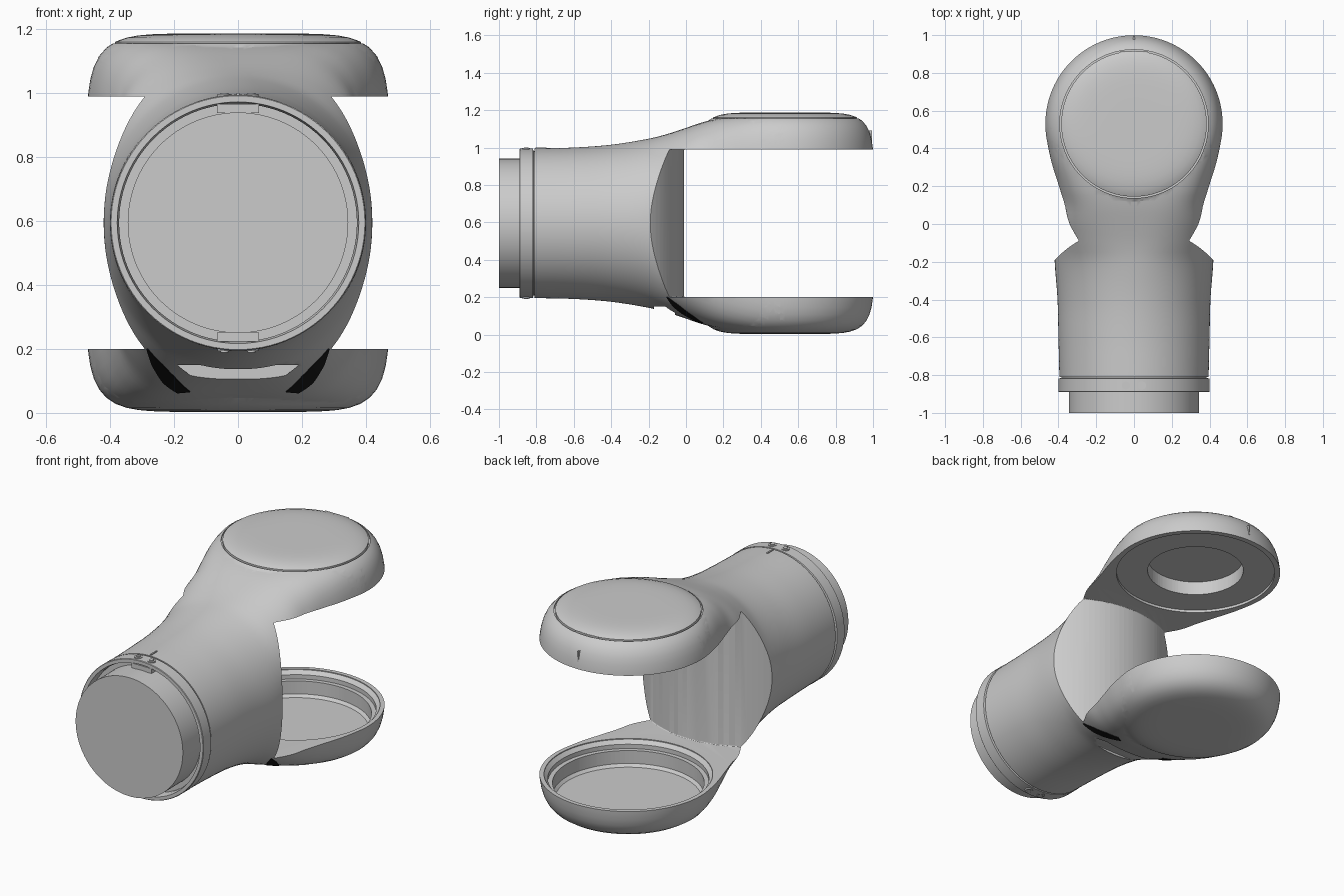
import bpy, bmesh, math
from mathutils import Matrix, Vector

if "Cube" in bpy.data.objects:
    bpy.data.objects.remove(bpy.data.objects["Cube"])

CZ, HUB = 0.595, 0.53          # barrel axis height, hinge axis position in y
W1, H1, N1 = 0.475, 0.592, 6.5  # section of the hinge discs

def make(name, bm, smooth=True):
    bmesh.ops.recalc_face_normals(bm, faces=bm.faces)
    me = bpy.data.meshes.new(name)
    bm.to_mesh(me)
    bm.free()
    ob = bpy.data.objects.new(name, me)
    bpy.context.collection.objects.link(ob)
    if smooth:
        shade(ob)
    return ob

def shade(ob):
    bpy.ops.object.select_all(action='DESELECT')
    ob.select_set(True)
    bpy.context.view_layer.objects.active = ob
    bpy.ops.object.shade_smooth_by_angle(angle=math.radians(32))

def skin(bm, rings):
    """Join closed rings of points with quads and cap both ends."""
    vs = [[bm.verts.new(p) for p in r] for r in rings]
    n = len(vs[0])
    for a, b in zip(vs, vs[1:]):
        for i in range(n):
            bm.faces.new((a[i], a[(i + 1) % n], b[(i + 1) % n], b[i]))
    bm.faces.new(vs[0])
    bm.faces.new(vs[-1])

def lathe(name, prof, axis='Z', segs=96, smooth=True):
    """prof: (radius, height); Z turns about the hinge, Y about the barrel."""
    bm = bmesh.new()
    rings = []
    for r, h in prof:
        ring = []
        for i in range(segs):
            a = 2 * math.pi * i / segs
            c, s = r * math.cos(a), r * math.sin(a)
            ring.append((c, HUB + s, h) if axis == 'Z' else (c, h, CZ + s))
        rings.append(ring)
    skin(bm, rings)
    return make(name, bm, smooth)

def box(name, loc, size):
    bm = bmesh.new()
    bmesh.ops.create_cube(bm, size=1, matrix=Matrix.Translation(loc) @ Matrix.Diagonal((*size, 1)))
    return make(name, bm, False)

def boolean(ob, cutter, op='DIFFERENCE'):
    m = ob.modifiers.new("cut", 'BOOLEAN')
    m.operation, m.object, m.solver = op, cutter, 'EXACT'
    dg = bpy.context.evaluated_depsgraph_get()
    me = bpy.data.meshes.new_from_object(ob.evaluated_get(dg))
    ob.modifiers.clear()
    ob.data = me
    bpy.data.objects.remove(cutter)

def sup_r(a, w, h, n):
    return (abs(math.cos(a) / w) ** n + abs(math.sin(a) / h) ** n) ** (-1 / n)

# Body sections along y: half width, half height, squareness
ST = [(-.81, .395, .40, 2), (-.6, .40, .405, 2), (-.4, .405, .42, 2), (-.2, .42, .452, 2.1),
      (-.1, .42, .477, 2.5), (0, .42, .51, 3), (.1, .402, .543, 3.8), (.2, .414, .566, 4.8),
      (.35, .45, .584, 6), (.5, .474, .591, 6.5), (.57, .468, .587, 6.5)]

def section(y):
    k = max(i for i in range(len(ST) - 1) if ST[i][0] <= y or i == 0)
    y0, y1 = ST[k][0], ST[k + 1][0]
    t = (y - y0) / (y1 - y0)
    out = []
    for c in (1, 2, 3):
        def slope(i):
            a, b = ST[max(i - 1, 0)], ST[min(i + 1, len(ST) - 1)]
            return (b[c] - a[c]) / (b[0] - a[0])
        p, q, d = ST[k][c], ST[k + 1][c], y1 - y0
        out.append((2*t**3 - 3*t*t + 1) * p + (t**3 - 2*t*t + t) * d * slope(k)
                   + (3*t*t - 2*t**3) * q + (t**3 - t*t) * d * slope(k + 1))
    return out

# Forked body: lofted barrel and neck joined to the turned hinge discs
bm = bmesh.new()
rings = []
for j in range(47):
    y = -.81 + 1.38 * j / 46
    w, h, n = section(y)
    ring = []
    for i in range(112):
        a = 2 * math.pi * (i + .5) / 112
        r = sup_r(a, w, h, n)
        ring.append((r * math.cos(a), y, CZ + r * math.sin(a)))
    rings.append(ring)
skin(bm, rings)
body = make("forked_body", bm)
prof = []
for i in range(61):
    a = -math.pi / 2 + math.pi * (i + .5) / 61
    r = sup_r(a, W1, H1, N1)
    prof.append((r * math.cos(a), CZ + r * math.sin(a)))
boolean(body, lathe("disc_form", prof), 'UNION')

# Slot between the arms, with a rounded wall and filleted corners
bm = bmesh.new()
outline = [(.58 * math.sin(a), -.59 + .58 * math.cos(a))
           for a in (math.radians(-72 + 144 * i / 48) for i in range(49))] + [(.552, 1.3), (-.552, 1.3)]
skin(bm, [[(x, y, z) for x, y in outline] for z in (.2, .99)])
slot = make("slot_cutter", bm, False)
bv = slot.modifiers.new("fillet", 'BEVEL')
bv.width, bv.segments, bv.limit_method, bv.angle_limit = .055, 6, 'ANGLE', math.radians(50)
boolean(body, slot)

# Lower cup, upper socket, cap groove and front scoop
boolean(body, lathe("cup_cutter", [(.445, .4), (.445, .195), (.425, .175), (.425, .15),
                                   (.40, .15), (.40, .075), (.385, .06)], smooth=False))
boolean(body, lathe("socket_cutter", [(.438, .8), (.438, 1.005), (.265, 1.005), (.265, 1.085)], smooth=False))
groove = lathe("groove_cutter", [(.393, 1.145), (.393, 1.3)], smooth=False)
boolean(groove, lathe("groove_core", [(.385, 1.1), (.385, 1.4)], smooth=False))
boolean(body, groove)
bm = bmesh.new()
skin(bm, [[(-.19, y, .15), (.19, y, .15), (.11, y, .085), (-.11, y, .085)] for y in (-.17, -.06)])
boolean(body, make("scoop_cutter", bm, False))
shade(body)

# Collar and plug at the barrel end
lathe("collar", [(.385, -.795), (.385, -.815), (.40, -.819), (.40, -.887), (.397, -.89),
                 (.378, -.89), (.372, -.86), (.372, -.835)], 'Y')
lathe("end_plug", [(.345, -1), (.345, -.8)], 'Y')

# Collar keys, screws and alignment marks
for s, side in ((1, "upper"), (-1, "lower")):
    box(side + "_collar_key", (0, -.86, CZ + s * .357), (.13, .055, .028))
    for x in (-.042, .042):
        bm = bmesh.new()
        for r, d in ((.022, .004), (.012, .008)):
            bmesh.ops.create_cone(bm, cap_ends=True, segments=20, radius1=r, radius2=r, depth=.02,
                                  matrix=Matrix.Translation((x, -.855, CZ + s * (.388 + d))))
        make(side + "_screw", bm)
box("barrel_mark", (0, -.775, .99), (.008, .06, .022))
box("disc_mark", (0, .985, 1.06), (.008, .02, .06))
box("cap_latch", (0, .902, 1.15), (.15, .022, .024))

# Dark vents laid on the underside beside the scoop
black = bpy.data.materials.new("vent_black")
black.diffuse_color = (.01, .01, .01, 1)
black.use_nodes = True
black.node_tree.nodes["Principled BSDF"].inputs["Base Color"].default_value = black.diffuse_color

def underside(x, y):
    w, h, n = section(y)
    return CZ - h * (1 - abs(x / w) ** n) ** (1 / n)

inner = [(.282, -.105), (.235, -.07), (.20, -.025), (.15, .065)]
outer = [(.286, -.095), (.27, -.03), (.235, .045), (.19, .09)]
for s, side in ((1, "right"), (-1, "left")):
    bm = bmesh.new()
    rows = []
    for k in range(13):
        u = k / 12 * 3
        i = min(int(u), 2)
        a = Vector(inner[i]).lerp(Vector(inner[i + 1]), u - i)
        b = Vector(outer[i]).lerp(Vector(outer[i + 1]), u - i)
        pts = [a.lerp(b, v / 5) for v in range(6)]
        low = [(s * p.x, p.y, underside(p.x, p.y) - .003) for p in pts]
        high = [(x, y, z + .012) for x, y, z in reversed(low)]
        rows.append(low + high)
    skin(bm, rows)
    make(side + "_vent", bm).data.materials.append(black)
